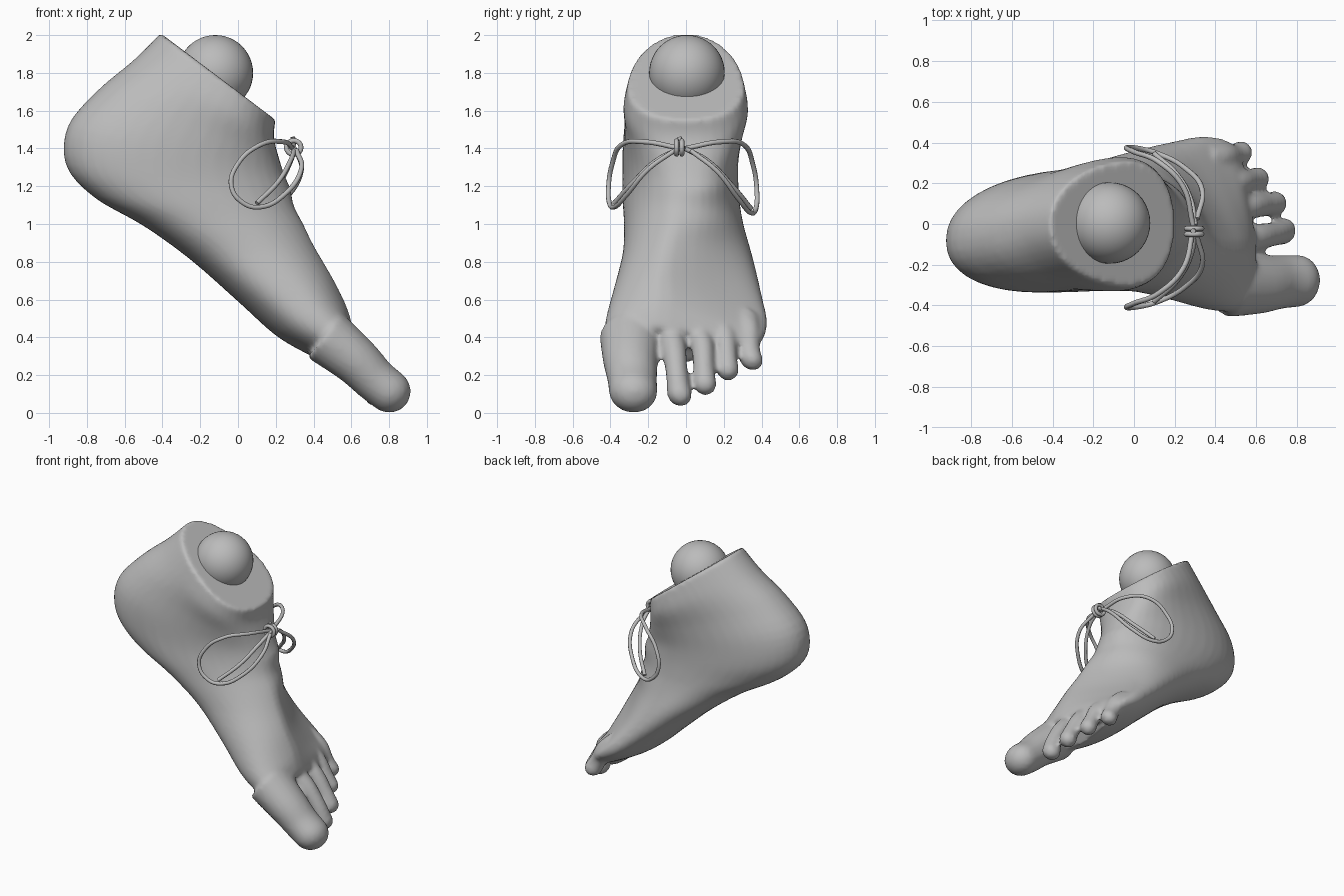
import bpy, bmesh, math
from mathutils import Vector

cube = bpy.data.objects.get("Cube")
if cube:
    bpy.data.objects.remove(cube)


def material(name, rgb):
    m = bpy.data.materials.new(name)
    m.use_nodes = True
    m.diffuse_color = (*rgb, 1)
    m.node_tree.nodes["Principled BSDF"].inputs["Base Color"].default_value = (*rgb, 1)
    return m


grey = material("plain grey", (0.5, 0.5, 0.5))


def add(name, data):
    ob = bpy.data.objects.new(name, data)
    bpy.context.collection.objects.link(ob)
    data.materials.append(grey)
    return ob


def mesh_object(name, bm):
    me = bpy.data.meshes.new(name)
    for f in bm.faces:
        f.smooth = True
    bm.to_mesh(me)
    bm.free()
    return add(name, me)


def spline(rows, steps):
    """Catmull-Rom interpolation of rows of numbers."""
    out = []
    for i in range(len(rows) - 1):
        p = [rows[max(0, min(len(rows) - 1, i + k))] for k in (-1, 0, 1, 2)]
        for s in range(steps):
            t = s / steps
            out.append([0.5 * (2 * b + (c - a) * t + (2 * a - 5 * b + 4 * c - d) * t * t
                               + (3 * b - a - 3 * c + d) * t ** 3) for a, b, c, d in zip(*p)])
    return out + [list(rows[-1])]


def loft(bm, rings):
    """Closed skin over a list of point rings."""
    rings = [[bm.verts.new(p) for p in ring] for ring in rings]
    faces = [bm.faces.new(rings[0]), bm.faces.new(rings[-1])]
    for r, s in zip(rings, rings[1:]):
        for k in range(len(r)):
            n = (k + 1) % len(r)
            faces.append(bm.faces.new((r[k], r[n], s[n], s[k])))
    bmesh.ops.recalc_face_normals(bm, faces=faces)


def angles(n):
    return [2 * math.pi * k / n for k in range(n)]


def power(v, e):
    return math.copysign(abs(v) ** e, v)


# Foot sections fanning from ankle cut round the heel to the ball of the foot:
# back x, z, front x, z, half width, back centre y, front centre y, taper, lateral slope
SECTIONS = [
    (-.41, 2.01, .20, 1.55, .30, 0, 0, .3, 0),
    (-.55, 1.87, .19, 1.46, .32, -.02, .01, .35, 0),
    (-.74, 1.71, .22, 1.34, .305, -.06, .02, .2, 0),
    (-.90, 1.52, .25, 1.25, .30, -.08, .02, .05, 0),
    (-.91, 1.31, .28, 1.18, .30, -.08, .02, 0, 0),
    (-.76, 1.14, .31, 1.09, .305, -.07, .02, 0, .05),
    (-.50, .99, .36, 1.0, .315, -.03, .01, -.1, .1),
    (-.25, .81, .42, .88, .34, .02, -.01, -.15, .2),
    (0, .59, .50, .74, .385, .03, -.02, -.15, .3),
    (.20, .41, .56, .62, .425, .01, 0, -.05, .35),
    (.37, .31, .59, .54, .42, -.01, -.01, 0, .35),
    (.45, .27, .61, .46, .38, -.02, -.02, 0, .35),
]


def foot_ring(ax, az, bx, bz, w, ya, yb, taper, slope):
    ring = []
    for a in angles(40):
        u, v = power(math.cos(a), .88), power(math.sin(a), .9)
        t = (u + 1) / 2
        y = ya + (yb - ya) * t + w * v * (1 + taper * u * .6)
        t *= 1 - slope * max(0, v + .3) * t
        ring.append((ax + (bx - ax) * t, y, az + (bz - az) * t))
    return ring


# Toes: x, y, z, radius along each one
TOES = [
    [(.46, -.29, .41, .15), (.62, -.295, .28, .13), (.72, -.285, .18, .118), (.80, -.28, .115, .115)],
    [(.46, -.10, .46, .08), (.60, -.065, .34, .066), (.69, -.05, .21, .058), (.73, -.035, .10, .066)],
    [(.44, .05, .46, .075), (.57, .085, .36, .062), (.65, .095, .24, .055), (.69, .10, .155, .062)],
    [(.41, .18, .47, .075), (.51, .205, .40, .060), (.57, .215, .30, .055), (.605, .22, .23, .06)],
    [(.36, .31, .48, .085), (.44, .33, .43, .064), (.49, .335, .34, .057), (.52, .345, .285, .062)],
]


def toe_rings(toe):
    rows = spline(toe, 4)
    centres = [Vector(r[:3]) for r in rows]
    radii = [r[3] for r in rows]
    tip, r = centres[-1], radii[-1]
    ahead = (tip - centres[-2]).normalized()
    for a in (.3, .6, .9, 1.2, 1.45):  # rounded tip
        centres.append(tip + ahead * r * math.sin(a))
        radii.append(r * math.cos(a))
    side = Vector((0, 1.12 if r > .1 else 1, 0))
    rings = []
    for i, (c, r) in enumerate(zip(centres, radii)):
        way = (centres[min(i + 1, len(centres) - 1)] - centres[max(i - 1, 0)]).normalized()
        up = way.cross(Vector((0, 1, 0))).normalized()
        rings.append([c + r * (side * math.cos(a) + up * math.sin(a)) for a in angles(20)])
    return rings


# Foot and toes fused into one soft skin
bm = bmesh.new()
loft(bm, [foot_ring(*row) for row in spline(SECTIONS, 4)])
for toe in TOES:
    loft(bm, toe_rings(toe))
foot = mesh_object("foot", bm)
remesh = foot.modifiers.new("fuse", "REMESH")
remesh.mode = "VOXEL"
remesh.voxel_size = .016
remesh.use_smooth_shade = True
smooth = foot.modifiers.new("soften", "SMOOTH")
smooth.factor = .5
smooth.iterations = 5

# Ball in the ankle
bm = bmesh.new()
bmesh.ops.create_uvsphere(bm, u_segments=40, v_segments=24, radius=.2)
ball = mesh_object("ankle_ball", bm)
ball.location = (-.12, .005, 1.8)


def cord(name, points, closed=False):
    cu = bpy.data.curves.new(name, "CURVE")
    cu.dimensions = "3D"
    cu.bevel_depth = .013
    cu.bevel_resolution = 2
    cu.use_fill_caps = True
    sp = cu.splines.new("BEZIER")
    sp.bezier_points.add(len(points) - 1)
    sp.use_cyclic_u = closed
    for bp, p in zip(sp.bezier_points, points):
        bp.co = p
        bp.handle_left_type = bp.handle_right_type = "AUTO"
    add(name, cu)


# Bow: loop and loose end on each side of the knot
LOOP = [(.29, -.03, 1.40), (.24, -.22, 1.435), (.12, -.34, 1.42), (0, -.39, 1.32), (-.035, -.41, 1.2),
        (.03, -.405, 1.11), (.12, -.38, 1.09), (.25, -.31, 1.16), (.335, -.2, 1.29), (.31, -.06, 1.39)]
END = [(.30, -.03, 1.40), (.28, -.15, 1.34), (.21, -.28, 1.22), (.10, -.38, 1.11)]


def other_side(p):
    return (p[0], -p[1] - .035, p[2] - .1 * max(0, 1.4 - p[2]))


cord("bow_loop_right", LOOP)
cord("bow_end_right", END)
cord("bow_loop_left", [other_side(p) for p in LOOP])
cord("bow_end_left", [other_side(p) for p in END])

# Knot wraps and the small tip above it
for i, y in enumerate((-.05, -.022)):
    cord(f"knot_wrap_{i + 1}", [(.295 + .038 * math.cos(a), y, 1.405 + .036 * math.sin(a))
                                for a in angles(8)], True)
cord("knot_tip", [(.29, -.015, 1.40), (.295, -.03, 1.43), (.29, -.035, 1.46)])
